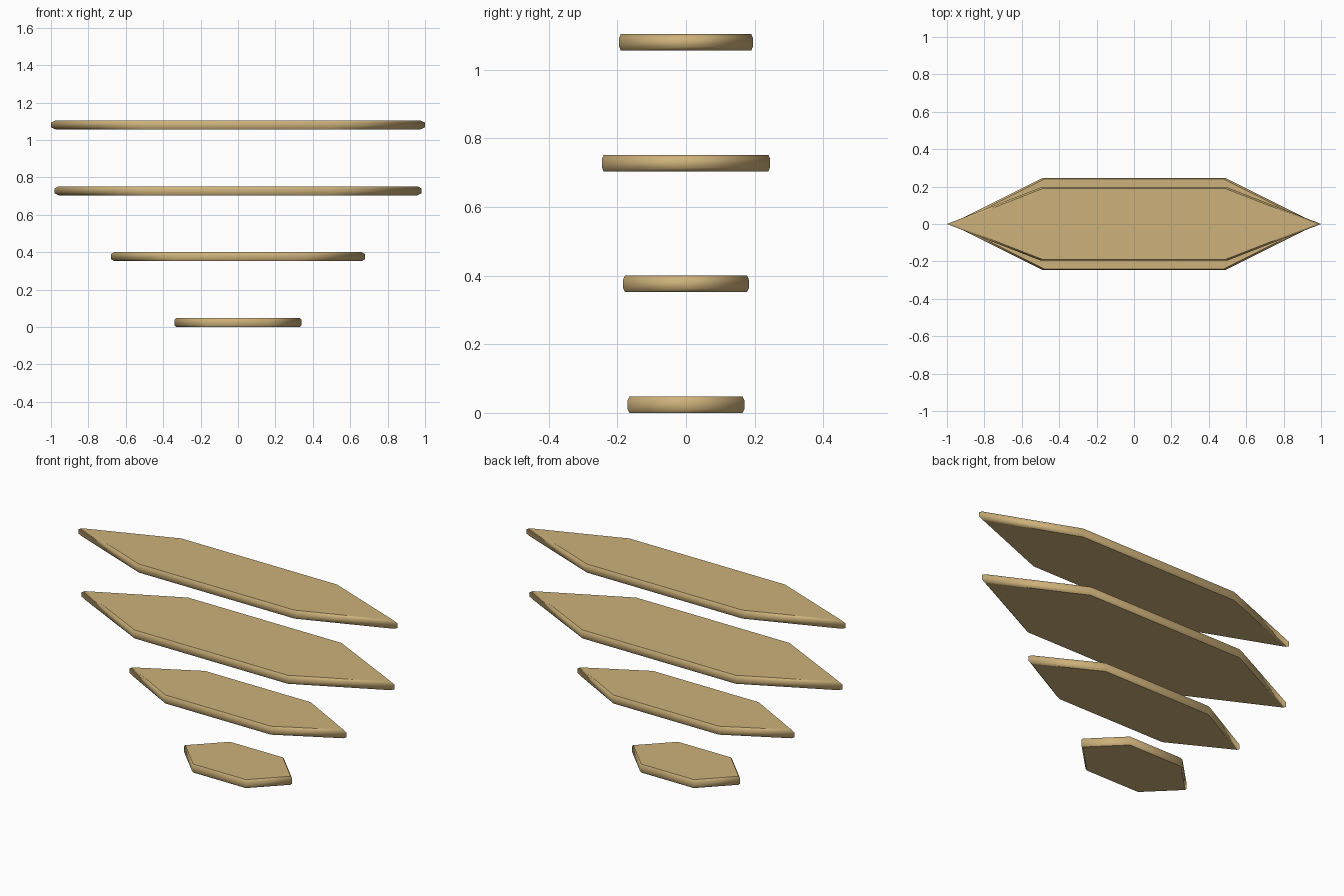
import bpy
import bmesh

if "Cube" in bpy.data.objects:
    bpy.data.objects.remove(bpy.data.objects["Cube"], do_unlink=True)

THICKNESS = 0.048
STEP = 0.352
CHAMFER = 0.005    # inset of the rim at the flat faces
RIM = 0.011        # height of the chamfered band

# Single wood colour
wood = bpy.data.materials.new("tan_wood")
wood.use_nodes = True
tan = (0.61, 0.44, 0.195, 1.0)
wood.diffuse_color = tan
wood.node_tree.nodes["Principled BSDF"].inputs["Base Color"].default_value = tan


def make_shelf(name, half_length, half_width, base):
    """Hexagonal board pointed at both ends, with a softly chamfered rim."""
    mid = half_length / 2
    outline = [(half_length, 0), (mid, half_width), (-mid, half_width),
               (-half_length, 0), (-mid, -half_width), (mid, -half_width)]
    bm = bmesh.new()
    rings = []
    for z, inset in ((0, CHAMFER), (RIM, 0),
                     (THICKNESS - RIM, 0), (THICKNESS, CHAMFER)):
        s = 1 - inset / half_width
        rings.append([bm.verts.new((x * s, y * s, z)) for x, y in outline])

    # Rim, smooth all the way round
    for low, high in zip(rings, rings[1:]):
        for i in range(len(low)):
            j = (i + 1) % len(low)
            bm.faces.new((low[i], low[j], high[j], high[i])).smooth = True

    # Flat top and bottom with crisp borders
    for ring in (rings[0][::-1], rings[-1]):
        cap = bm.faces.new(ring)
        for edge in cap.edges:
            edge.smooth = False

    mesh = bpy.data.meshes.new(name)
    bm.to_mesh(mesh)
    bm.free()
    mesh.materials.append(wood)
    shelf = bpy.data.objects.new(name, mesh)
    shelf.location.z = base
    bpy.context.collection.objects.link(shelf)


# Four boards, evenly stacked from the shortest to the longest
boards = (("bottom_shelf", 0.34, 0.17), ("lower_shelf", 0.68, 0.183),
          ("upper_shelf", 0.98, 0.245), ("top_shelf", 1.0, 0.195))
for level, (name, half_length, half_width) in enumerate(boards):
    make_shelf(name, half_length, half_width, level * STEP)
